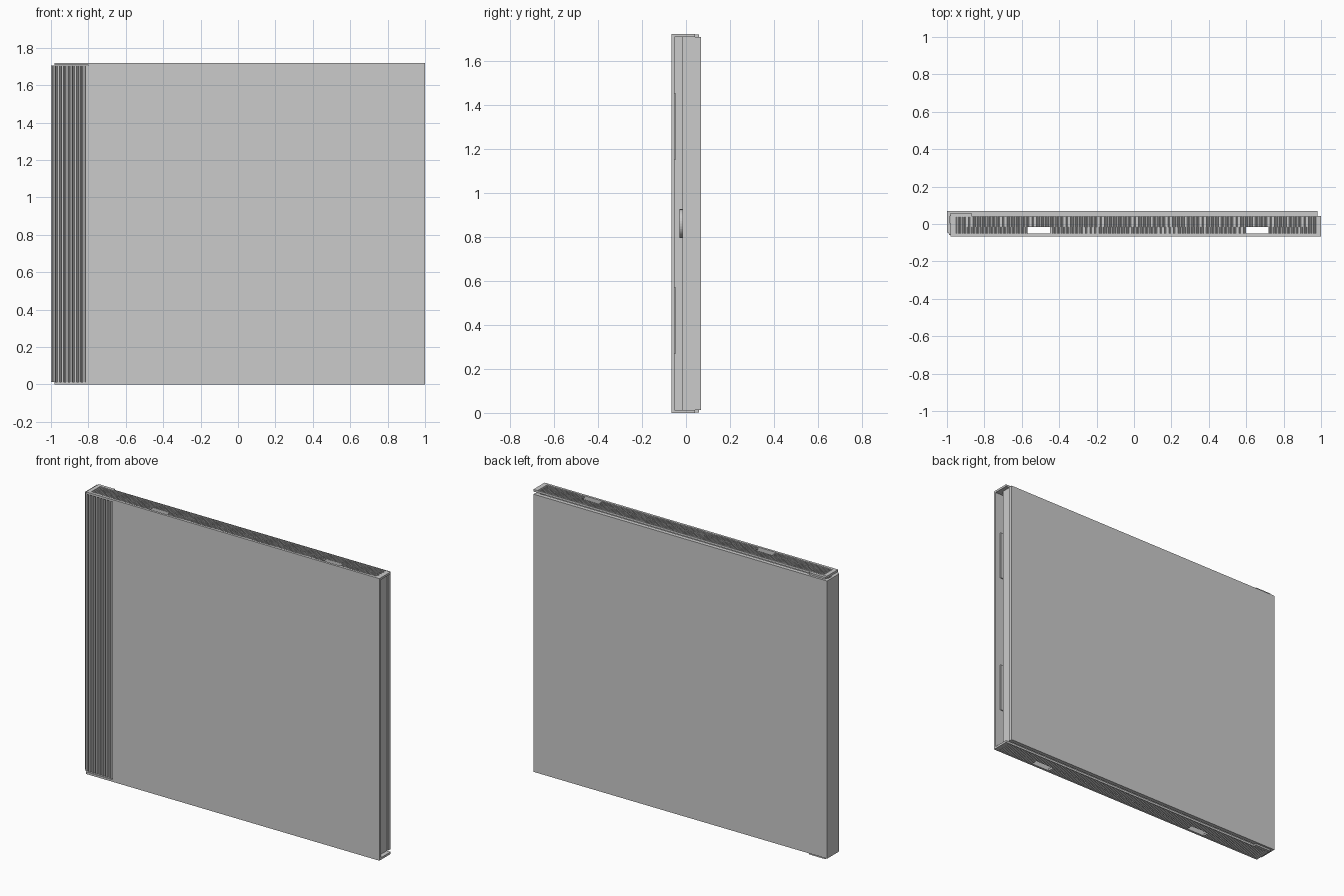
import bpy, bmesh
from math import pi, cos, sin

if "Cube" in bpy.data.objects:
    bpy.data.objects.remove(bpy.data.objects["Cube"])

H = 0.86  # half height; every part is modelled about the mid-height plane


def make(name, bm, mirror=False):
    bmesh.ops.recalc_face_normals(bm, faces=bm.faces)
    me = bpy.data.meshes.new(name)
    bm.to_mesh(me)
    bm.free()
    ob = bpy.data.objects.new(name, me)
    ob.location.z = H
    bpy.context.collection.objects.link(ob)
    if mirror:
        m = ob.modifiers.new("mirror", 'MIRROR')
        m.use_axis = (False, False, True)
        m.use_mirror_merge = False
    return ob


def add_box(bm, x0, x1, y0, y1, z0, z1):
    vs = bmesh.ops.create_cube(bm, size=1)['verts']
    for v in vs:
        v.co.x = x1 if v.co.x > 0 else x0
        v.co.y = y1 if v.co.y > 0 else y0
        v.co.z = z1 if v.co.z > 0 else z0


def boxes(name, items, mirror=False):
    bm = bmesh.new()
    for b in items:
        add_box(bm, *b)
    return make(name, bm, mirror)


def add_prism(bm, pts, a, b, place):
    # extrude a 2D outline from depth a to depth b
    lo = [bm.verts.new(place(u, v, a)) for u, v in pts]
    hi = [bm.verts.new(place(u, v, b)) for u, v in pts]
    bm.faces.new(lo)
    bm.faces.new(hi)
    n = len(pts)
    for i in range(n):
        j = (i + 1) % n
        bm.faces.new((lo[i], lo[j], hi[j], hi[i]))


def teeth(x0, x1, pitch, low, high, base):
    # trapezoid rib outline closed by a flat base
    n = max(1, round((x1 - x0) / pitch))
    p = (x1 - x0) / n
    pts = [(x0, base)]
    for i in range(n):
        s = x0 + i * p
        pts += [(s, low), (s + p * .25, low), (s + p * .4, high), (s + p * .85, high)]
    return pts + [(x1, low), (x1, base)]


# Front lid panel and the narrow arms running to the hinge
boxes("lid_front_panel", [(-0.80, 1.0, -0.066, -0.052, -H, H)])
boxes("lid_arms", [(-0.98, -0.80, -0.066, -0.050, H - 0.013, H),
                   (-0.98, -0.87, 0.038, 0.058, H - 0.012, H - 0.001)], True)

# Lid top and bottom walls: plain border with fine ribs inside
boxes("lid_wall_border", [(-0.98, -0.955, -0.052, 0.042, H - 0.013, H),
                          (0.972, 1.0, -0.052, 0.042, H - 0.013, H),
                          (-0.955, 0.972, 0.037, 0.042, H - 0.013, H)], True)
holes = [(-0.57, -0.45), (0.60, 0.72)]
bm = bmesh.new()
place = lambda u, v, d: (u, d, v)
strips = [(-0.955, 0.972, -0.015, 0.037),
          (-0.955, holes[0][0], -0.052, -0.015),
          (holes[0][1], holes[1][0], -0.052, -0.015),
          (holes[1][1], 0.972, -0.052, -0.015)]
for x0, x1, y0, y1 in strips:
    add_prism(bm, teeth(x0, x1, 0.0121, H - 0.006, H - 0.001, H - 0.013), y0, y1, place)
make("lid_wall_ribs", bm, True)

# Small tabs inside the lid that hold the booklet
boxes("booklet_tabs", [(0.93, 0.965, -0.052, -0.046, 0.29, 0.59)], True)

# Back panel with its two folded spine walls
Z = H - 0.0135
boxes("back_panel", [(-1.0, 0.98, 0.044, 0.069, -Z, Z)])
boxes("left_spine", [(-1.0, -0.985, -0.046, 0.046, -Z, Z)])
boxes("right_spine", [(0.955, 0.975, -0.016, 0.046, -Z, Z)])

# Disc tray with the ribbed grip strip beside the hinge
boxes("disc_tray", [(-0.985, 0.955, -0.012, 0.004, -Z, Z),
                    (-0.815, -0.80, -0.058, -0.010, -Z, Z)])
bm = bmesh.new()
add_prism(bm, teeth(-0.997, -0.815, 0.0228, -0.046, -0.060, -0.012), -Z, Z,
          lambda u, v, d: (u, v, d))
make("ribbed_grip", bm)

# Hub in the middle of the tray
bm = bmesh.new()
ring = [(0.07 + 0.13 * 0.5 * cos(i * pi / 16), 0.065 * sin(i * pi / 16)) for i in range(32)]
add_prism(bm, ring, -0.03, -0.012, place)
make("tray_hub", bm)
